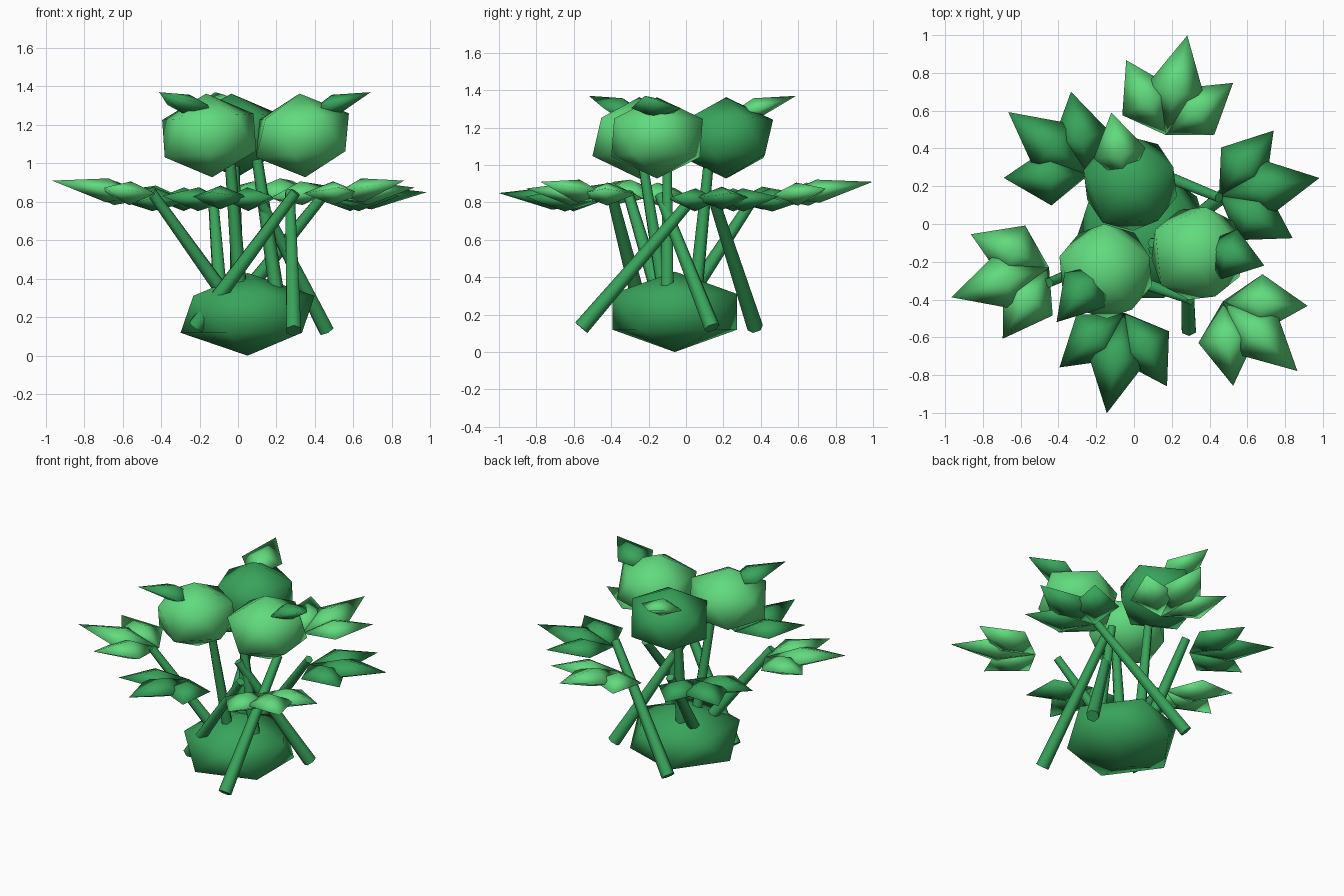
import bpy
import bmesh
import math
from mathutils import Vector, Matrix

cube = bpy.data.objects.get("Cube")
if cube:
    bpy.data.objects.remove(cube, do_unlink=True)


def make_material(name, rgb):
    mat = bpy.data.materials.new(name)
    mat.use_nodes = True
    mat.diffuse_color = (*rgb, 1)
    node = mat.node_tree.nodes["Principled BSDF"]
    node.inputs["Base Color"].default_value = (*rgb, 1)
    node.inputs["Roughness"].default_value = 0.8
    return mat


DARK = make_material("deep green", (0.04, 0.37, 0.105))
LIGHT = make_material("light green", (0.12, 0.71, 0.21))


def finish(bm, name, mat):
    bmesh.ops.recalc_face_normals(bm, faces=bm.faces)
    for face in bm.faces:
        face.smooth = True
    mesh = bpy.data.meshes.new(name)
    bm.to_mesh(mesh)
    bm.free()
    mesh.materials.append(mat)
    obj = bpy.data.objects.new(name, mesh)
    bpy.context.collection.objects.link(obj)
    return obj


def bulb(name, centre, radius, half_height, turn, mat, tilt=0):
    """Squashed twenty-sided ball."""
    bm = bmesh.new()
    bmesh.ops.create_icosphere(bm, subdivisions=1, radius=1)
    matrix = (Matrix.Translation(centre)
              @ Matrix.Rotation(math.radians(tilt), 4, "Y")
              @ Matrix.Diagonal((radius, radius, half_height, 1))
              @ Matrix.Rotation(math.radians(turn), 4, "Z"))
    bm.transform(matrix)
    return finish(bm, name, mat)


def stem(name, bottom, top, r_bottom, r_top):
    """Tapered stalk between two points."""
    a, b = Vector(bottom), Vector(top)
    axis = b - a
    bm = bmesh.new()
    bmesh.ops.create_cone(bm, cap_ends=True, segments=6, radius1=r_bottom,
                          radius2=r_top, depth=axis.length)
    turn = axis.to_track_quat("Z", "Y").to_matrix().to_4x4()
    bm.transform(Matrix.Translation((a + b) / 2) @ turn)
    obj = finish(bm, name, DARK)
    for poly in obj.data.polygons:
        if len(poly.vertices) > 4:
            poly.use_smooth = False
    return obj


def add_leaf(bm, base, tip, half_width, half_thick, widest=0.45):
    """Kite-shaped pointed leaf from base to tip."""
    base, tip = Vector(base), Vector(tip)
    axis = tip - base
    side = axis.cross(Vector((0, 0, 1))).normalized()
    up = side.cross(axis).normalized()
    middle = base + axis * widest
    ring = [bm.verts.new(middle + offset) for offset in
            (side * half_width, up * half_thick,
             -side * half_width, -up * half_thick)]
    ends = [bm.verts.new(base), bm.verts.new(tip)]
    for i in range(4):
        for end in ends:
            bm.faces.new((ring[i], ring[(i + 1) % 4], end))


def leaf_cluster(name, base, angle, tip_rise, mat):
    """Long middle leaf with a shorter leaf on each side."""
    bm = bmesh.new()
    base = Vector(base)
    for spread, length, lift in ((0, 0.54, 1), (-40, 0.45, 0.6), (40, 0.45, 0.6)):
        a = math.radians(angle + spread)
        tip = base + Vector((math.cos(a) * length, math.sin(a) * length, tip_rise * lift))
        add_leaf(bm, base, tip, 0.155, 0.062)
    return finish(bm, name, mat)


# Root bulb
bulb("root_bulb", (0.05, -0.06, 0.215), 0.39, 0.215, 0, DARK)

# Three flower heads, each on a stalk with one pointed leaf on top
heads = [
    ("back", (-0.02, 0.215, 1.145), 20, DARK, LIGHT,
     (-0.04, 0.20, 1.25), (-0.12, 0.59, 1.37), (0.0, 0.04, 0.2), (-0.02, 0.12, 1.0)),
    ("front_right", (-0.15, -0.25, 1.145), 18, LIGHT, DARK,
     (-0.14, -0.21, 1.25), (-0.41, -0.52, 1.37), (0.02, -0.1, 0.2), (-0.04, -0.23, 1.0)),
    ("front_left", (0.335, -0.155, 1.145), 6, LIGHT, DARK,
     (0.35, -0.11, 1.25), (0.69, -0.22, 1.37), (0.22, -0.1, 0.2), (0.1, -0.1, 1.02)),
]
for label, centre, turn, colour, leaf_colour, base, tip, low, high in heads:
    bulb("flower_head_" + label, centre, 0.28, 0.218, turn, colour, -4)
    bm = bmesh.new()
    add_leaf(bm, base, tip, 0.14, 0.055)
    finish(bm, "top_leaf_" + label, leaf_colour)
    stem("flower_stalk_" + label, low, high, 0.04, 0.028)

# Outer ring of leaf clusters, alternating colours
clusters = [
    ("back", (0.17, 0.47), 78, LIGHT),
    ("back_right", (-0.24, 0.26), 142, DARK),
    ("right", (-0.45, -0.23), 197, LIGHT),
    ("front", (-0.05, -0.47), 260, DARK),
    ("front_left", (0.47, -0.41), 317, LIGHT),
    ("left", (0.45, 0.15), 10, DARK),
]
for label, (x, y), angle, colour in clusters:
    light = colour is LIGHT
    leaf_cluster("leaf_cluster_" + label, (x, y, 0.82 if light else 0.8),
                 angle, 0.09 if light else 0.05, colour)

# Leaning leaf stems crossing around the root bulb
stems = [
    ((0.29, -0.56, 0.13), (0.27, 0.06, 0.85)),
    ((-0.12, 0.37, 0.13), (0.45, 0.14, 0.84)),
    ((0.46, 0.14, 0.13), (0.1, -0.14, 0.84)),
    ((-0.22, -0.22, 0.15), (0.3, -0.4, 0.85)),
    ((0.05, -0.1, 0.15), (-0.45, -0.31, 0.85)),
    ((-0.08, -0.08, 0.15), (-0.13, 0.36, 0.82)),
]
for i, (low, high) in enumerate(stems):
    stem("leaf_stem_%d" % (i + 1), low, high, 0.043, 0.028)
